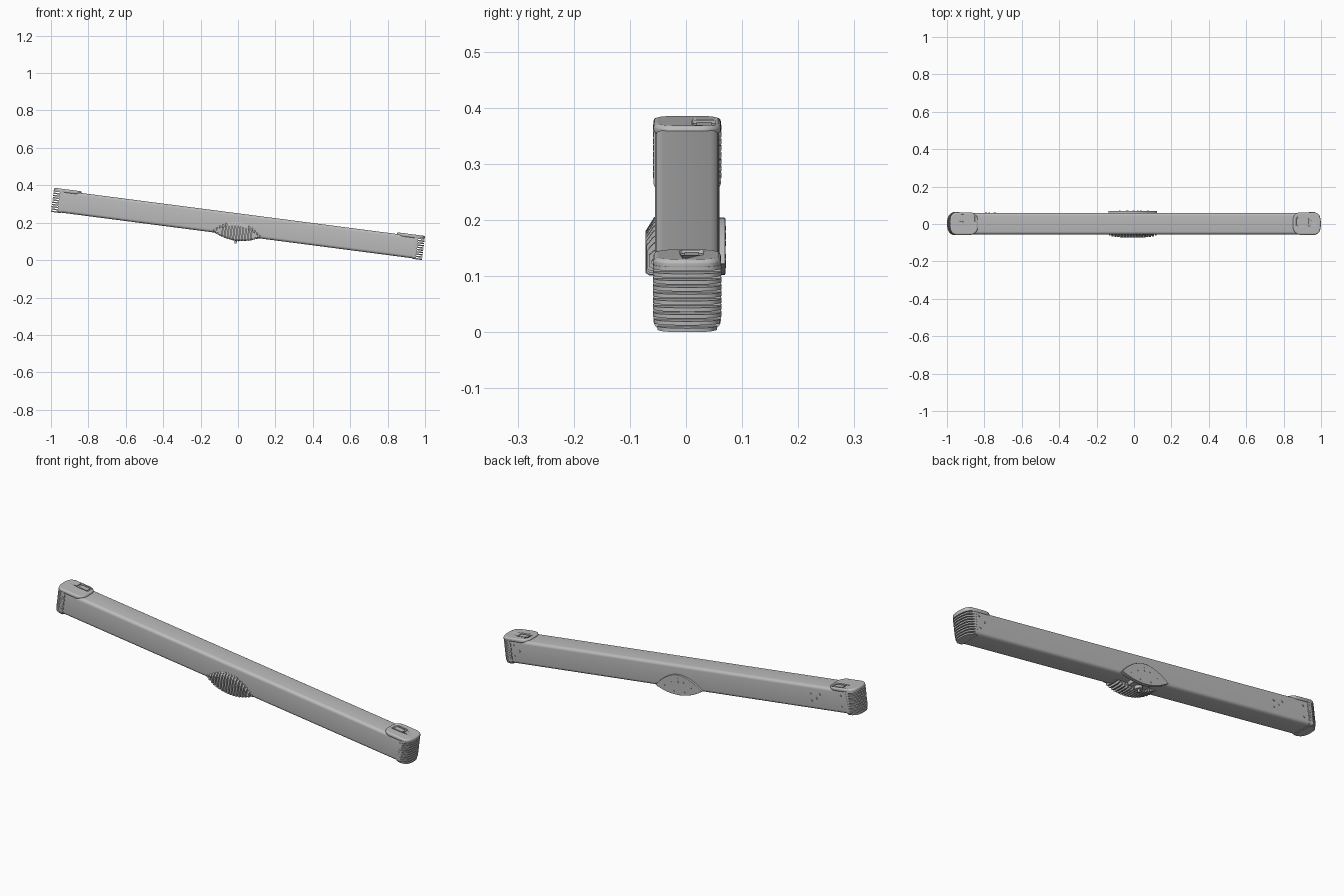
import bpy, bmesh, math
from mathutils import Matrix, Vector

if "Cube" in bpy.data.objects:
    bpy.data.objects.remove(bpy.data.objects["Cube"], do_unlink=True)

grey = bpy.data.materials.new("satin grey")
grey.use_nodes = True
grey.diffuse_color = (0.5, 0.5, 0.5, 1)
grey.node_tree.nodes["Principled BSDF"].inputs["Base Color"].default_value = (0.5, 0.5, 0.5, 1)

# Parts are modelled level, then tilted as one assembly
TILT = Matrix.Translation((0, 0.002, 0.1935)) @ Matrix.Rotation(math.radians(7.4), 4, 'Y')
LENS = 0.132      # half length of the central housing
CAP_W = 0.061     # half width of the end caps


def prism(bm, pts, axis, a, b):
    """Extrude a 2D outline along x, y or z from a to b."""
    def place(p, h):
        return Vector({'x': (h, p[0], p[1]), 'y': (p[0], h, p[1]), 'z': (p[0], p[1], h)}[axis])
    lo = [bm.verts.new(place(p, a)) for p in pts]
    hi = [bm.verts.new(place(p, b)) for p in pts]
    bm.faces.new(lo)
    bm.faces.new(hi[::-1])
    for i in range(len(pts)):
        j = (i + 1) % len(pts)
        bm.faces.new((lo[i], hi[i], hi[j], lo[j]))


def finish(name, bm, bevel=0):
    bmesh.ops.recalc_face_normals(bm, faces=bm.faces[:])
    bm.transform(TILT)
    me = bpy.data.meshes.new(name)
    bm.to_mesh(me)
    bm.free()
    me.materials.append(grey)
    me.shade_smooth()
    me.set_sharp_from_angle(angle=math.radians(35))
    ob = bpy.data.objects.new(name, me)
    bpy.context.collection.objects.link(ob)
    if bevel:
        mod = ob.modifiers.new("soft edges", 'BEVEL')
        mod.width, mod.segments = bevel, 3
        mod.limit_method, mod.angle_limit = 'ANGLE', math.radians(45)
    return ob


def rounded(cx, cy, hw, hh, r, n=5):
    """Rounded rectangle outline."""
    pts = []
    for k, (sx, sy) in enumerate(((1, 1), (-1, 1), (-1, -1), (1, -1))):
        for i in range(n + 1):
            t = math.pi / 2 * (k + i / n)
            pts.append((cx + sx * (hw - r) + r * math.cos(t), cy + sy * (hh - r) + r * math.sin(t)))
    return pts


def end_curve(s, w, n=16):
    """Bowed plan outline of a cap's outer end."""
    ts = [2 * i / n - 1 for i in range(n + 1)]
    return [(s * (1 - 0.012 * t * t - 0.018 * t ** 8), w * t) for t in ts]


# Main beam
bm = bmesh.new()
prism(bm, rounded(0, -0.003, 0.0575, 0.059, 0.015), 'x', -0.955, 0.955)
finish("beam", bm)

# End caps: core, stacked fins, top tongue with a recessed slot
for s, side, slot_y, slot_x in ((1, "left", 0.008, 0.9), (-1, "right", 0.03, 0.9)):
    bm = bmesh.new()
    prism(bm, rounded(0, -0.003, CAP_W - 0.001, 0.061, 0.015), 'x', s * 0.945, s * 0.966)
    finish(side + "_cap_core", bm)

    bm = bmesh.new()
    for i in range(10):
        z = -0.065 + i * 0.0122
        w = CAP_W - (0.008 if i == 0 else 0.002 if i == 1 else 0)
        prism(bm, [(s * 0.948, -w)] + end_curve(s, w) + [(s * 0.948, w)], 'z', z, z + 0.007)
    finish(side + "_cap_fins", bm)

    bm = bmesh.new()
    r, w = 0.04, CAP_W - 0.001
    inner = []
    for sy in (1, -1):
        arc = [math.pi / 2 * i / 8 for i in range(9)]
        part = [(s * (0.85 + r - r * math.sin(t)), sy * (w - r + r * math.cos(t))) for t in arc]
        inner += part if sy == 1 else part[::-1]
    prism(bm, end_curve(s, w) + inner, 'z', 0.046, 0.065)
    tongue = finish(side + "_cap_tongue", bm, 0.007)

    bm = bmesh.new()
    prism(bm, rounded(s * slot_x, slot_y, 0.033, 0.021, 0.008), 'z', 0.059, 0.08)
    cutter = finish("slot_cutter", bm)
    cutter.hide_render = True
    cut = tongue.modifiers.new("slot", 'BOOLEAN')
    cut.object, cut.operation, cut.solver = cutter, 'DIFFERENCE', 'EXACT'
    graph = bpy.context.evaluated_depsgraph_get()
    tongue.data = bpy.data.meshes.new_from_object(tongue.evaluated_get(graph))
    tongue.modifiers.clear()
    bpy.data.objects.remove(cutter, do_unlink=True)

    # Raised latch inside the slot
    bm = bmesh.new()
    prism(bm, rounded(s * slot_x, slot_y, 0.024, 0.013, 0.005), 'z', 0.055, 0.063)
    finish(side + "_latch", bm)


# Central lens-shaped housing
def lens_top(u):
    return 0.01 - 0.065 * (u / LENS) ** 2


def lens_bottom(u):
    return -0.09 + 0.035 * (u / LENS) ** 2


def lens(inset=0, n=24):
    us = [LENS * (2 * i / n - 1) for i in range(n + 1)]
    k = 1 - inset / 0.05
    top = [(u * k, lens_top(u) * k - 0.05 * (1 - k)) for u in us]
    low = [(u * k, lens_bottom(u) * k - 0.05 * (1 - k)) for u in us[-2:0:-1]]
    return top + low


bm = bmesh.new()
prism(bm, lens(0.006), 'y', -0.063, -0.02)
finish("housing_core", bm)

bm = bmesh.new()
prism(bm, lens(), 'y', 0.05, 0.068)
finish("housing_back_plate", bm, 0.002)

# Grille ribs wrapping the front and underside of the housing
bm = bmesh.new()
for i in range(17):
    u = LENS * 0.94 * (i / 8 - 1)
    front = -0.060 - 0.014 * (1 - (u / LENS) ** 4)
    top, low = lens_top(u), lens_bottom(u)
    prism(bm, [(-0.05, top), (-0.059, top), (front, top - 0.25 * (top - low)),
               (front, low + 0.004), (front + 0.006, low), (0, low), (0, -0.05), (-0.05, -0.05)],
          'x', u - 0.004, u + 0.004)
finish("housing_ribs", bm)

# Connector under the housing
bm = bmesh.new()
prism(bm, rounded(0, 0.022, 0.05, 0.02, 0.006), 'z', -0.078, -0.05)
finish("connector_block", bm)
bm = bmesh.new()
prism(bm, rounded(0, 0.015, 0.018, 0.018, 0.0179), 'z', -0.092, -0.05)
prism(bm, rounded(0, 0.015, 0.006, 0.006, 0.0059), 'z', -0.106, -0.085)
finish("connector_stem", bm)

# Screw heads on the back
bm = bmesh.new()
beam_screws = [(0.93, 0.03), (0.9, 0.005), (0.93, -0.025), (-0.75, 0.012), (-0.8, 0.016), (-0.75, -0.02),
               (-0.78, -0.004), (-0.92, 0.025), (-0.92, -0.03)]
plate_screws = [(0, -0.008), (0, -0.024), (-0.03, -0.024), (0.04, -0.03), (-0.07, -0.045),
                (0.08, -0.048), (0.03, -0.072), (-0.03, -0.072)]
for u, v in beam_screws:
    prism(bm, rounded(u, v, 0.005, 0.005, 0.0049, 3), 'y', 0.05, 0.0605)
for u, v in plate_screws:
    prism(bm, rounded(u, v, 0.004, 0.004, 0.0039, 3), 'y', 0.06, 0.0695)
finish("back_screws", bm)
